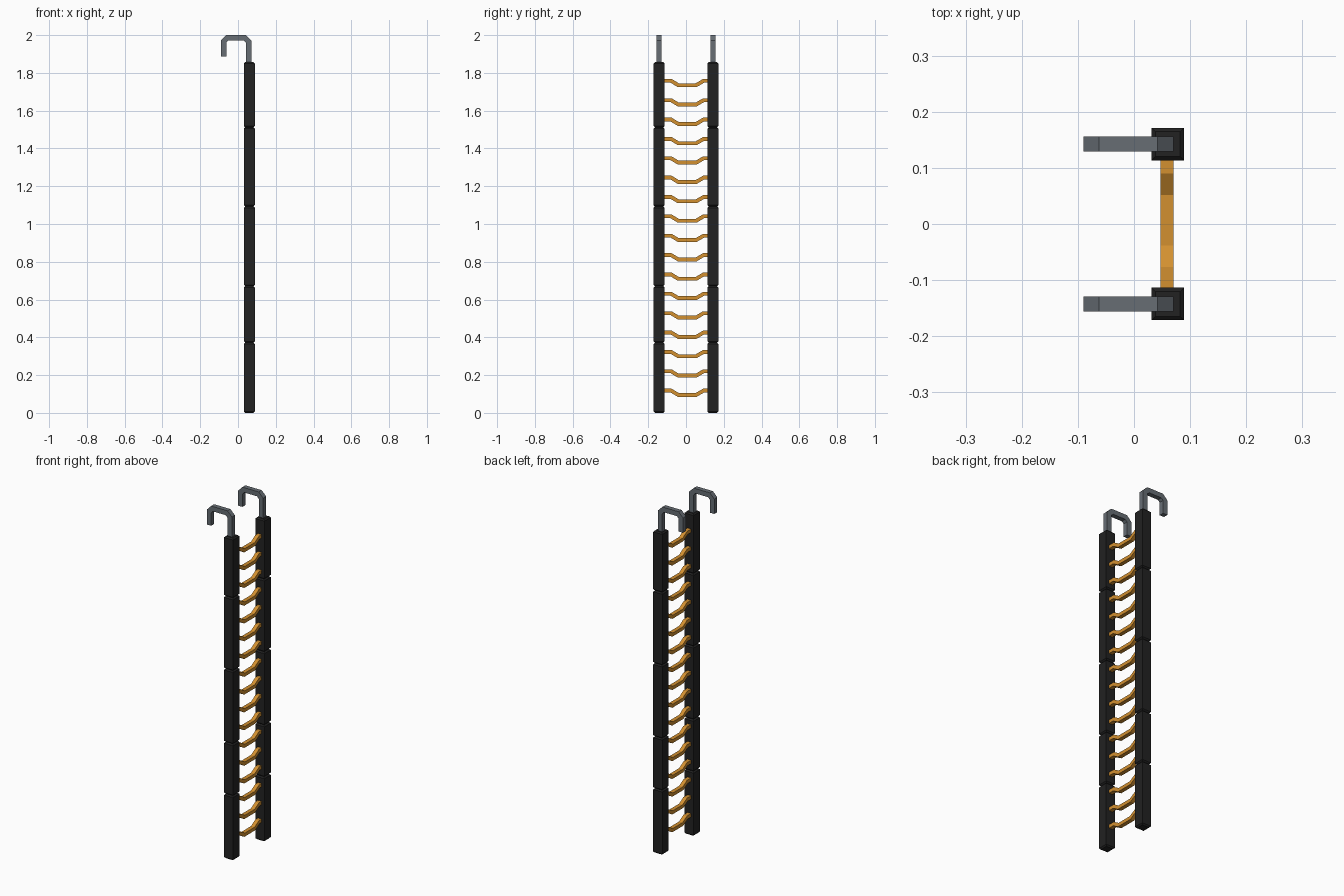
import bpy, bmesh
from mathutils import Vector

if "Cube" in bpy.data.objects:
    bpy.data.objects.remove(bpy.data.objects["Cube"])


def material(name, rgb):
    m = bpy.data.materials.new(name)
    m.diffuse_color = (*rgb, 1)
    m.use_nodes = True
    m.node_tree.nodes["Principled BSDF"].inputs["Base Color"].default_value = m.diffuse_color
    return m


BLACK = material("black rail", (0.016, 0.016, 0.016))
GREY = material("steel grey", (0.135, 0.155, 0.175))
ORANGE = material("orange rung", (0.65, 0.28, 0.03))


def loft(name, rings, mat):
    """Skin a list of four-point rings into a closed flat-faced solid."""
    bm = bmesh.new()
    loops = [[bm.verts.new(p) for p in r] for r in rings]
    for a, b in zip(loops, loops[1:]):
        for i in range(4):
            j = (i + 1) % 4
            bm.faces.new((a[i], a[j], b[j], b[i]))
    bm.faces.new(loops[0][::-1])
    bm.faces.new(loops[-1])
    bmesh.ops.recalc_face_normals(bm, faces=bm.faces[:])
    me = bpy.data.meshes.new(name)
    bm.to_mesh(me)
    bm.free()
    me.materials.append(mat)
    ob = bpy.data.objects.new(name, me)
    bpy.context.collection.objects.link(ob)
    return ob


def sweep(name, path, side, width, thick, mat):
    """Square bar along a planar path with mitred corners; side is the plane normal."""
    pts = [Vector(p) for p in path]
    side = Vector(side)
    rings = []
    for i, p in enumerate(pts):
        d0 = (p - pts[max(i - 1, 0)]).normalized()
        d1 = (pts[min(i + 1, len(pts) - 1)] - p).normalized()
        t = (d0 + d1).normalized()
        n = t.cross(side)
        d = d1 if d1.length else d0
        n *= thick / 2 / t.dot(d)          # mitre stretch
        s = side * width / 2
        rings.append([p + n + s, p + n - s, p - n - s, p - n + s])
    return loft(name, rings, mat)


RAIL_X, RAIL_Y, HALF = 0.060, 0.1425, 0.029
JOINTS = [0, 0.372, 0.671, 1.093, 1.512, 1.857]
CH = 0.007


def square(y, z, h):
    return [(RAIL_X + a * h, y + b * h, z)
            for a, b in ((-1, -1), (1, -1), (1, 1), (-1, 1))]


for label, y in (("left", -RAIL_Y), ("right", RAIL_Y)):
    # rail sections with chamfered ends
    for k, (z0, z1) in enumerate(zip(JOINTS, JOINTS[1:])):
        loft(f"{label}_rail_section_{k + 1}",
             [square(y, z0, HALF - CH), square(y, z0 + CH, HALF),
              square(y, z1 - CH, HALF), square(y, z1, HALF - CH)], BLACK)
    # hook over the top
    sweep(f"{label}_hook",
          [(0.0565, y, 1.84), (0.0565, y, 1.966), (0.036, y, 1.986),
           (-0.0565, y, 1.986), (-0.076, y, 1.966), (-0.076, y, 1.886)],
          (0, 1, 0), 0.027, 0.028, GREY)

# dipped rungs
for k in range(17):
    z = 0.118 + k * 0.1025
    profile = [(-0.125, 0), (-0.079, 0), (-0.041, -0.023),
               (0.054, -0.023), (0.093, 0), (0.125, 0)]
    sweep(f"rung_{k + 1}", [(0.059, y, z + dz) for y, dz in profile],
          (1, 0, 0), 0.023, 0.020, ORANGE)
